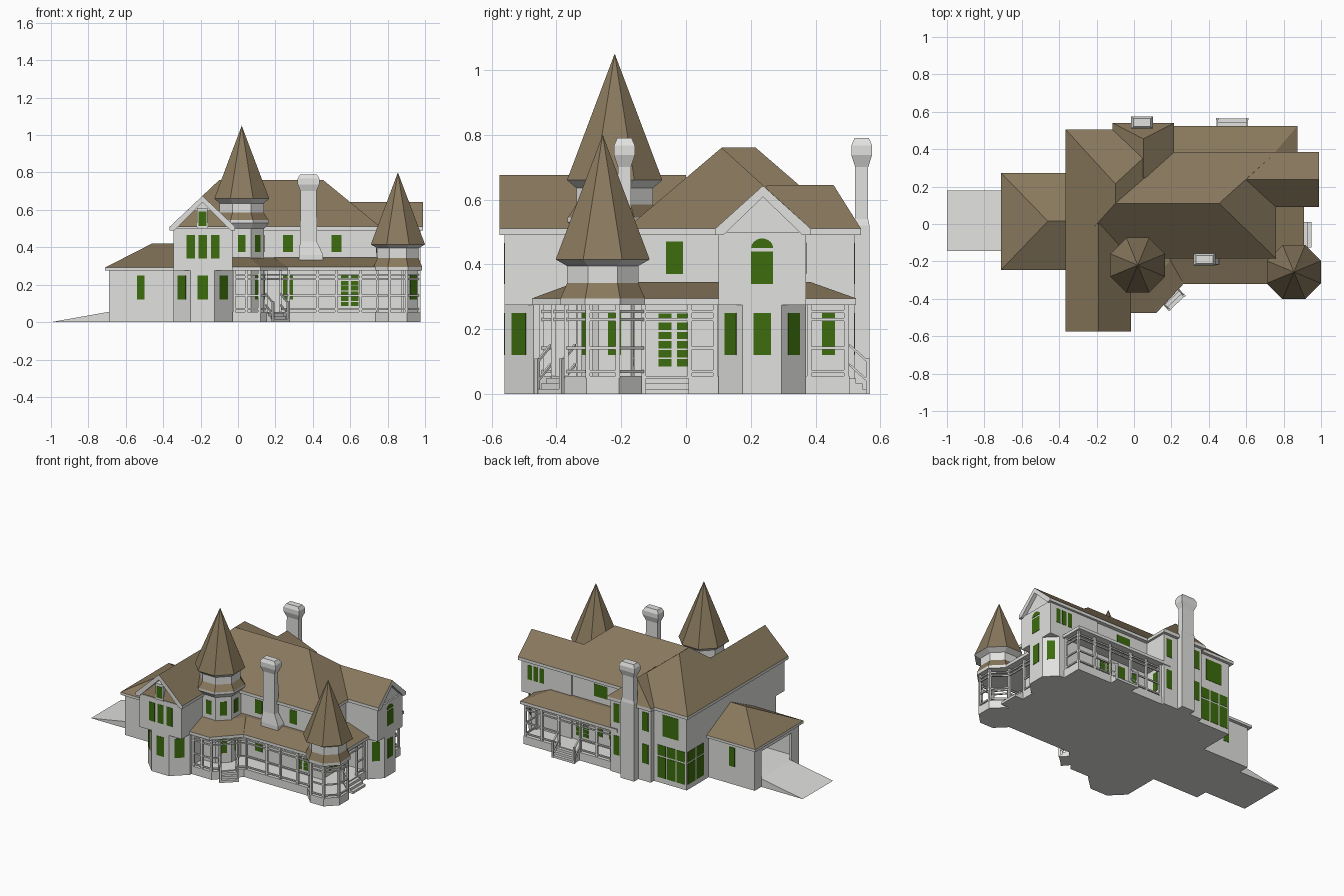
import bpy, bmesh, math
from math import cos, sin, radians


def material(name, rgb):
    m = bpy.data.materials.new(name)
    m.diffuse_color = (*rgb, 1)
    return m


WALL = material("wall_grey", (0.75, 0.75, 0.735))
ROOF = material("roof_brown", (0.25, 0.19, 0.11))
GREEN = material("window_green", (0.045, 0.15, 0.004))


# ---------- helpers: every solid is a convex hull added to a part's bmesh ----------
def hull(bm, pts):
    vs = [bm.verts.new(p) for p in pts]
    bmesh.ops.convex_hull(bm, input=vs)


def box(bm, x0, x1, y0, y1, z0, z1):
    hull(bm, [(x, y, z) for x in (x0, x1) for y in (y0, y1) for z in (z0, z1)])


def prism(bm, poly, z0, z1):
    hull(bm, [(x, y, z) for x, y in poly for z in (z0, z1)])


def obox(bm, cx, cy, ang, d0, d1, w, z0, z1):
    """Box turned so that its depth d0..d1 runs along direction ang."""
    c, s = cos(radians(ang)), sin(radians(ang))
    hull(bm, [(cx + c * d - s * t, cy + s * d + c * t, z)
              for d in (d0, d1) for t in (-w / 2, w / 2) for z in (z0, z1)])


def beam(bm, p, q, t=0.009):
    dx, dy = q[0] - p[0], q[1] - p[1]
    n = math.hypot(dx, dy)
    sx, sy = -dy / n * t / 2, dx / n * t / 2
    hull(bm, [(a[0] + k * sx, a[1] + k * sy, a[2] + j * t / 2)
              for a in (p, q) for k in (-1, 1) for j in (-1, 1)])


def finish(name, bm, mats, by_slope=False):
    """Make the object; with by_slope, upward faces get the second material."""
    loose = [v for v in bm.verts if not v.link_faces]
    bmesh.ops.delete(bm, geom=loose, context='VERTS')
    bmesh.ops.dissolve_limit(bm, angle_limit=0.01, verts=bm.verts[:], edges=bm.edges[:])
    bmesh.ops.recalc_face_normals(bm, faces=bm.faces[:])
    bm.normal_update()
    if by_slope:
        for f in bm.faces:
            f.material_index = int(f.normal.z > 0.2)
    me = bpy.data.meshes.new(name)
    bm.to_mesh(me)
    bm.free()
    for m in mats:
        me.materials.append(m)
    ob = bpy.data.objects.new(name, me)
    bpy.context.collection.objects.link(ob)


def rect(x0, x1, y0, y1):
    return [(x0, y0), (x1, y0), (x1, y1), (x0, y1)]


def roof(bm, base, top, zb, ze, zt):
    """Eave board from zb to ze, then slopes up to the top points at zt."""
    hull(bm, [(x, y, z) for x, y in base for z in (zb, ze)] + [(x, y, zt) for x, y in top])


def octagon(cx, cy, a):
    r = a / cos(math.pi / 8)
    return [(cx + r * cos(radians(22.5 + 45 * i)), cy + r * sin(radians(22.5 + 45 * i)))
            for i in range(8)]


def tower(name, cx, cy, rings, peak):
    bm = bmesh.new()
    for (z0, a0), (z1, a1) in zip(rings, rings[1:]):
        hull(bm, [(x, y, z0) for x, y in octagon(cx, cy, a0)] +
                 [(x, y, z1) for x, y in octagon(cx, cy, a1)])
    z, a = rings[-1]
    hull(bm, [(x, y, z) for x, y in octagon(cx, cy, a)] + [(cx, cy, peak)])
    finish(name, bm, [WALL, ROOF], True)


def chimney(name, cy, rings):
    bm = bmesh.new()
    for lo, hi in zip(rings, rings[1:]):
        hull(bm, [(cx + i * hx, cy + j * hy, z) for z, cx, hx, hy in (lo, hi)
                  for i in (-1, 1) for j in (-1, 1)])
    finish(name, bm, [WALL])


# ---------- walls ----------
bm = bmesh.new()
box(bm, -0.345, -0.03, -0.45, 0.485, 0, 0.5)
box(bm, -0.1, 0.74, -0.16, 0.36, 0, 0.5)
box(bm, -0.1, 0.2, 0.3, 0.52, 0, 0.5)
# front and right wings: chamfered below, square above
prism(bm, [(-0.345, -0.3), (-0.345, -0.47), (-0.255, -0.56), (-0.125, -0.56),
           (-0.03, -0.47), (-0.03, -0.3)], 0, 0.275)
box(bm, -0.345, -0.03, -0.56, -0.3, 0.275, 0.5)
prism(bm, [(0.6, 0.1), (0.9, 0.1), (0.975, 0.175), (0.975, 0.295), (0.9, 0.37), (0.6, 0.37)], 0, 0.275)
box(bm, 0.6, 0.975, 0.1, 0.37, 0.275, 0.5)
finish("house_walls", bm, [WALL])

# ---------- garage with open doorway ----------
bm = bmesh.new()
box(bm, -0.69, -0.345, -0.225, -0.21, 0, 0.28)
box(bm, -0.69, -0.345, 0.235, 0.25, 0, 0.28)
box(bm, -0.69, -0.675, -0.225, -0.145, 0, 0.28)
box(bm, -0.69, -0.675, 0.18, 0.25, 0, 0.28)
box(bm, -0.69, -0.675, -0.145, 0.18, 0.24, 0.28)
box(bm, -0.69, -0.345, -0.225, 0.25, 0, 0.055)
finish("garage_walls", bm, [WALL])
bm = bmesh.new()
hull(bm, [(x, y, z) for y in (-0.145, 0.18) for x, z in ((-1, 0), (-0.69, 0), (-0.69, 0.055))])
finish("driveway_ramp", bm, [WALL])
bm = bmesh.new()
roof(bm, rect(-0.71, -0.345, -0.245, 0.272), [(-0.46, 0.015), (-0.345, 0.015)], 0.275, 0.292, 0.42)
finish("garage_roof", bm, [WALL, ROOF], True)

# ---------- main roofs ----------
bm = bmesh.new()
roof(bm, rect(-0.365, 0.215, -0.185, 0.505), [(-0.1, 0.11), (-0.1, 0.215)], 0.49, 0.51, 0.76)
roof(bm, rect(-0.1, 0.76, -0.185, 0.385), [(-0.1, 0.11), (0.455, 0.11)], 0.49, 0.51, 0.76)
roof(bm, rect(-0.115, 0.215, 0.2, 0.54), [(0.05, 0.25), (0.05, 0.455)], 0.49, 0.51, 0.645)
roof(bm, rect(-0.365, -0.015, -0.535, 0.0), [(-0.19, -0.535), (-0.19, 0.0)], 0.49, 0.51, 0.675)
roof(bm, rect(0.58, 0.965, 0.09, 0.385), [(0.58, 0.2375), (0.965, 0.2375)], 0.49, 0.51, 0.643)
finish("main_roofs", bm, [WALL, ROOF], True)

# ---------- gable barge boards ----------
bm = bmesh.new()
for e0, mid, zr, d0, d1, front in ((-0.365, -0.19, 0.675, -0.575, -0.53, True),
                                   (0.09, 0.2375, 0.643, 0.95, 0.99, False)):
    for s in (1, -1):
        edge = mid + s * (e0 - mid)
        prof = [(edge, 0.49), (edge, 0.51), (mid, zr), (mid, zr - 0.035), (edge + s * 0.025, 0.49)]
        hull(bm, [(u, d, z) if front else (d, u, z) for u, z in prof for d in (d0, d1)])
# pent roof in the front gable
hull(bm, [(-0.335, -0.57, 0.508), (-0.045, -0.57, 0.508), (-0.245, -0.536, 0.6), (-0.135, -0.536, 0.6),
          (-0.335, -0.53, 0.508), (-0.045, -0.53, 0.508)])
finish("gable_boards", bm, [WALL, ROOF], True)
bm = bmesh.new()
box(bm, -0.218, -0.162, -0.57, -0.5, 0.5, 0.61)
finish("gable_window_box", bm, [WALL])

# ---------- towers and chimneys ----------
tower("large_tower", 0.02, -0.22,
      [(0, 0.12), (0.5, 0.12), (0.53, 0.145), (0.545, 0.145), (0.585, 0.118), (0.635, 0.118), (0.66, 0.147)], 1.05)
tower("corner_tower", 0.855, -0.257,
      [(0.275, 0.13), (0.295, 0.13), (0.342, 0.11), (0.395, 0.11), (0.415, 0.145)], 0.80)
crown = [(0.70, 0.043, 0.02), (0.737, 0.058, 0.032), (0.767, 0.058, 0.032), (0.79, 0.045, 0.022)]
chimney("front_chimney", -0.19,
        [(0.3, 0.39, 0.065, 0.03), (0.36, 0.39, 0.065, 0.03), (0.43, 0.377, 0.045, 0.02)] +
        [(z, 0.377, hx, hy) for z, hx, hy in crown])
chimney("back_chimney", 0.542,
        [(0, 0.043, 0.05, 0.024), (0.52, 0.043, 0.05, 0.024), (0.54, 0.043, 0.045, 0.02)] +
        [(z, 0.043, hx, hy) for z, hx, hy in crown])

# ---------- porch floors ----------
bm = bmesh.new()
prism(bm, [(-0.03, -0.455), (0.12, -0.455), (0.26, -0.305), (0.26, -0.1), (-0.03, -0.1)], 0, 0.055)
box(bm, 0.25, 0.89, -0.305, -0.1, 0, 0.055)
box(bm, 0.7, 0.89, -0.305, 0.1, 0, 0.055)
prism(bm, octagon(0.855, -0.257, 0.12), 0, 0.055)
box(bm, 0.19, 0.865, 0.3, 0.505, 0, 0.055)
finish("porch_floors", bm, [WALL])

# ---------- porch roofs ----------
bm = bmesh.new()
roof(bm, [(-0.03, -0.475), (0.12, -0.475), (0.265, -0.32), (0.265, -0.15), (-0.03, -0.15)],
     [(-0.03, -0.34), (0.06, -0.34), (0.19, -0.2), (0.19, -0.15), (-0.03, -0.15)], 0.275, 0.295, 0.345)
roof(bm, rect(0.1, 0.91, -0.32, 0.1), rect(0.1, 0.76, -0.185, 0.1), 0.275, 0.295, 0.345)
roof(bm, rect(0.15, 0.875, 0.3, 0.525), rect(0.15, 0.755, 0.3, 0.385), 0.275, 0.295, 0.345)
finish("porch_roofs", bm, [WALL, ROOF], True)

# ---------- porch posts and railings ----------
corner = octagon(0.855, -0.257, 0.113)
runs = [[(-0.02, -0.447), (0.045, -0.447), (0.115, -0.447), (0.15, -0.41)],
        [(0.225, -0.33), (0.27, -0.296), (0.425, -0.296), (0.525, -0.296), (0.655, -0.296),
         (0.745, -0.296), corner[5], corner[6], corner[7], corner[0], (0.88, -0.13)],
        [(0.88, 0.012), (0.88, 0.09)],
        [(0.21, 0.495), (0.32, 0.495), (0.445, 0.495)],
        [(0.605, 0.495), (0.73, 0.495), (0.855, 0.495), (0.855, 0.38)]]
bm = bmesh.new()
for run in runs:
    for x, y in run:
        box(bm, x - 0.007, x + 0.007, y - 0.007, y + 0.007, 0.05, 0.28)
    for p, q in zip(run, run[1:]):
        for z in (0.07, 0.142, 0.23, 0.254):
            beam(bm, (*p, z), (*q, z))
# frieze rails over the steps
for p, q in ((runs[0][-1], runs[1][0]), (runs[1][-1], runs[2][0]), (runs[3][-1], runs[4][0])):
    for z in (0.23, 0.254):
        beam(bm, (*p, z), (*q, z))
finish("porch_railings", bm, [WALL])

# ---------- steps with handrails ----------
bm = bmesh.new()
for cx, cy, ang, w, rails in ((0.19, -0.38, -47, 0.11, True), (0.89, -0.058, 0, 0.135, False),
                              (0.525, 0.505, 90, 0.16, True)):
    for i in range(3):
        obox(bm, cx, cy, ang, -0.02, 0.02 * (i + 1), w, 0, 0.048 - 0.016 * i)
    c, s = cos(radians(ang)), sin(radians(ang))
    for t in (-w / 2, w / 2) if rails else ():
        x, y = cx - s * t, cy + c * t
        obox(bm, x, y, ang, 0.05, 0.062, 0.012, 0, 0.11)
        for dz in (0, -0.06):
            beam(bm, (x, y, 0.15 + dz), (x + c * 0.056, y + s * 0.056, 0.1 + dz))
finish("porch_steps", bm, [WALL])

# ---------- windows: (x, y, facing angle, width, bottom, top) ----------
LOW, UP = (0.12, 0.25), (0.375, 0.467)
wins = [(x, -0.56, -90, 0.044, 0.34, 0.466) for x in (-0.253, -0.188, -0.122)]
wins += [(-0.19, -0.57, -90, 0.042, 0.515, 0.592), (-0.188, -0.56, -90, 0.055, *LOW),
         (-0.3, -0.515, -135, 0.062, *LOW), (-0.0775, -0.515, -45, 0.062, *LOW),
         (-0.52, -0.225, -90, 0.042, *LOW), (-0.52, 0.25, 90, 0.042, *LOW)]
for ang in (-135, -90, -45, 0):     # large tower
    x, y = 0.02 + 0.12 * cos(radians(ang)), -0.22 + 0.12 * sin(radians(ang))
    wins.append((x, y, ang, 0.042, *UP))
    if ang != -90:
        wins.append((x, y, ang, 0.04, *LOW))
for x in (0.267, 0.527):            # main front wall
    wins.append((x, -0.16, -90, 0.055, *UP))
wins += [(0.267, -0.16, -90, 0.055, *LOW), (0.74, -0.035, 0, 0.053, 0.37, 0.47),
         (0.975, 0.235, 0, 0.053, *LOW), (0.9375, 0.1375, -45, 0.05, *LOW), (0.9375, 0.3325, 45, 0.05, *LOW),
         (0.975, 0.235, 0, 0.068, 0.34, 0.44)]
for x in (0.82, 0.865, 0.91):       # back walls
    wins.append((x, 0.37, 90, 0.032, 0.37, 0.467))
wins += [(0.385, 0.36, 90, 0.1, 0.385, 0.467), (-0.225, 0.485, 90, 0.12, 0.32, 0.465), (0.2, 0.44, 0, 0.04, *LOW)]
wins += [(x, 0.36, 90, 0.05, *LOW) for x in (0.3, 0.4, 0.7)]
for x in (-0.06, 0.157):
    wins += [(x, 0.52, 90, 0.045, 0.34, 0.466), (x, 0.52, 90, 0.045, *LOW)]
# glazed corner room
banks = [(x, 0.485, 90, 0.062) for x in (-0.302, -0.23, -0.158)] + [(-0.345, y, 180, 0.08) for y in (0.435, 0.342)]
for b in banks:
    wins += [(*b, 0.035, 0.175), (*b, 0.185, 0.255)]
# paned garden doors
doors = [(0.572, -0.16, -90), (0.624, -0.16, -90), (0.74, -0.065, 0), (0.74, -0.008, 0), (0.5, 0.36, 90), (0.55, 0.36, 90)]
for d in doors:
    wins += [(*d, 0.04, 0.085 + 0.028 * i, 0.108 + 0.028 * i) for i in range(6)]
bm = bmesh.new()
for x, y, ang, w, z0, z1 in wins:
    obox(bm, x, y, ang, -0.003, 0.002, w, z0, z1)
# arched light over the right gable window
hull(bm, [(x, 0.235 + 0.034 * cos(radians(a)), 0.45 + 0.03 * sin(radians(a)))
          for x in (0.972, 0.977) for a in range(0, 181, 20)])
finish("window_panes", bm, [GREEN])
